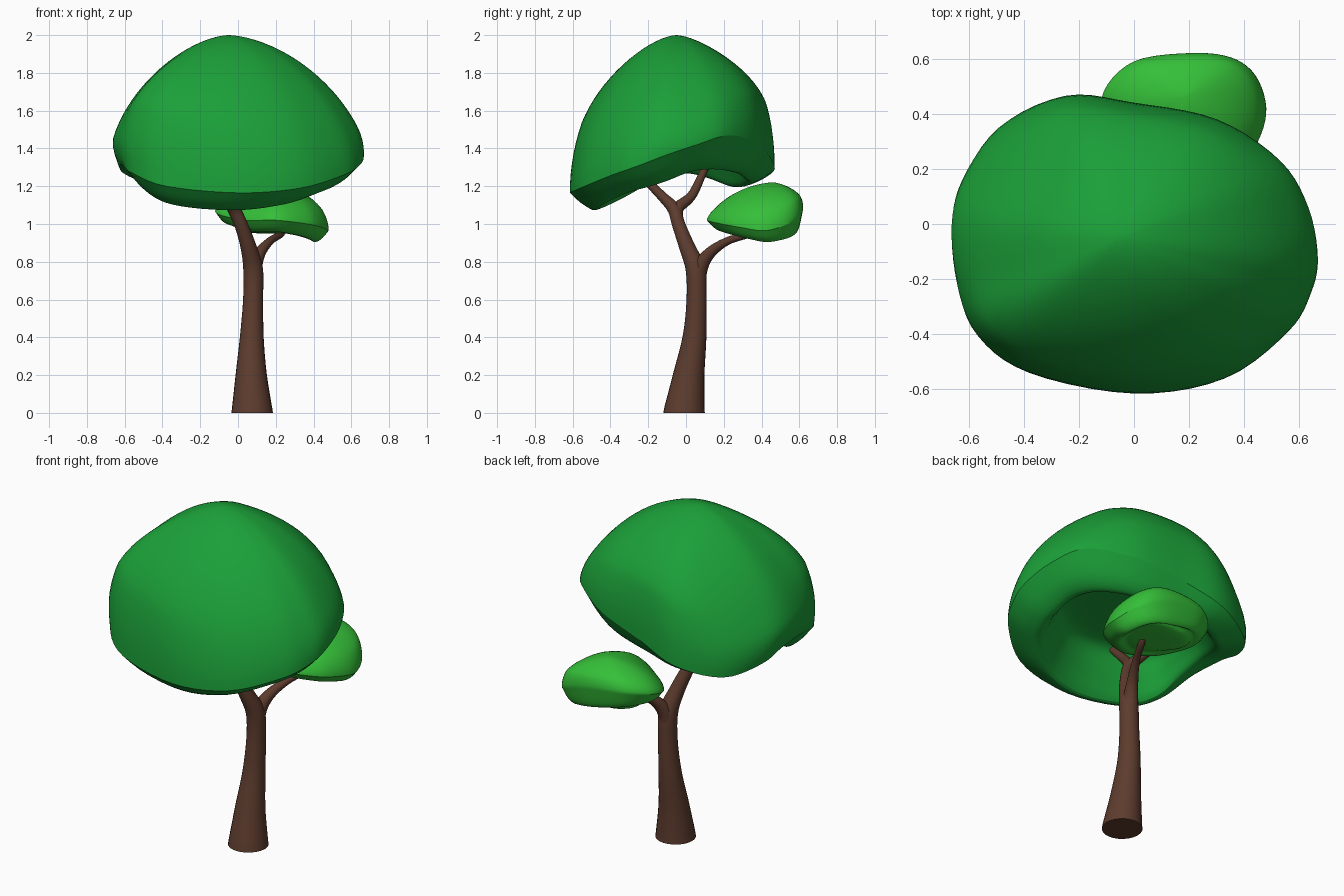
import bpy, bmesh, math
from mathutils import Vector

if "Cube" in bpy.data.objects:
    bpy.data.objects.remove(bpy.data.objects["Cube"])


def catmull(pts, steps, closed):
    """Smooth interpolation of equal-length tuples."""
    n, out = len(pts), []
    for i in range(n if closed else n - 1):
        idx = [i - 1, i, i + 1, i + 2]
        q = [pts[j % n] if closed else pts[min(max(j, 0), n - 1)] for j in idx]
        for s in range(steps):
            t = s / steps
            out.append([0.5 * (2*b + (c-a)*t + (2*a-5*b+4*c-d)*t*t + (3*b-a-3*c+d)*t**3)
                        for a, b, c, d in zip(*q)])
    if not closed:
        out.append(list(pts[-1]))
    return out


def material(name, color):
    m = bpy.data.materials.new(name)
    m.diffuse_color = (*color, 1)
    m.use_nodes = True
    m.node_tree.nodes["Principled BSDF"].inputs["Base Color"].default_value = m.diffuse_color
    return m


def loft(name, rings, mat, start=None, end=None):
    """Skin closed rings; ends become a fan to a point or a flat cap."""
    bm = bmesh.new()
    vr = [[bm.verts.new(p) for p in r] for r in rings]
    n = len(vr[0])
    for a, b in zip(vr, vr[1:]):
        for i in range(n):
            bm.faces.new((a[i], a[(i+1) % n], b[(i+1) % n], b[i]))
    for ring, tip in ((vr[0], start), (vr[-1], end)):
        if tip is None:
            bm.faces.new(ring)
        else:
            v = bm.verts.new(tip)
            for i in range(n):
                bm.faces.new((ring[i], ring[(i+1) % n], v))
    bmesh.ops.recalc_face_normals(bm, faces=bm.faces[:])
    me = bpy.data.meshes.new(name)
    bm.to_mesh(me)
    bm.free()
    ob = bpy.data.objects.new(name, me)
    bpy.context.collection.objects.link(ob)
    me.materials.append(mat)
    bpy.ops.object.select_all(action='DESELECT')
    ob.select_set(True)
    bpy.context.view_layer.objects.active = ob
    bpy.ops.object.shade_smooth_by_angle(angle=math.radians(27))
    return ob


def limb(name, pts, mat, sides=24):
    """Tapered tube along (x, y, z, radius) points; flat foot at z = 0."""
    path = catmull(pts, 6, False)
    rings = []
    for i, p in enumerate(path):
        t = Vector(path[min(i+1, len(path)-1)][:3]) - Vector(path[max(i-1, 0)][:3])
        if p[2] < 0.001:
            t = Vector((0, 0, 1))
        t.normalize()
        u = Vector((0, 1, 0)).cross(t).normalized()
        v = t.cross(u)
        rings.append([Vector(p[:3]) + p[3] * (u*math.cos(a) + v*math.sin(a))
                      for a in (2*math.pi*k/sides for k in range(sides))])
    return loft(name, rings, mat)


def crown(name, rim, apex, hollow, mat):
    """Dome over a wavy rim of (x, y, z, roundness, lip drop, tuck-in), hollow below."""
    cols = catmull(rim, 5, True)
    ax, ay, az = apex
    rings = []
    for k in range(1, 25):
        f = k / 24
        a = f * math.pi / 2
        w = min(1, f * 1.4) ** 2
        ring = []
        for x, y, z, p, d, tuck in cols:
            q = 1.65 + (p - 1.65) * w
            r, h = math.sin(a) ** (2/q), max(math.cos(a), 0) ** (2/q)
            r *= 1 - tuck * max(0, 1 - h / 0.22) ** 1.5
            ring.append((ax + (x-ax)*r, ay + (y-ay)*r, z + (az-z)*h))
        rings.append(ring)
    # underside: scale towards centre, lip drop, blend to hollow height
    under = catmull([(1, 0, 0), (0.87, 0.75, 0), (0.74, 1, 0), (0.65, 0.75, 0.4),
                     (0.54, 0.3, 0.9), (0.2, 0, 1)], 5, False)
    base = [(x - (x-ax)*t, y - (y-ay)*t, z, d) for x, y, z, p, d, t in cols]
    for s, drop, mix in under[1:]:
        rings.append([(ax + (x-ax)*s, ay + (y-ay)*s, (z-d*drop)*(1-mix) + hollow*mix)
                      for x, y, z, d in base])
    return loft(name, rings, mat, apex, (ax, ay, hollow))


bark = material("bark", (0.11, 0.045, 0.027))
dark_leaf = material("dark_leaf", (0.011, 0.35, 0.04))
light_leaf = material("light_leaf", (0.035, 0.52, 0.04))

# trunk and branches
limb("trunk", [(0.075, -0.01, 0, 0.11), (0.07, 0.015, 0.2, 0.083), (0.073, 0.045, 0.4, 0.063),
               (0.08, 0.056, 0.6, 0.053), (0.08, 0.05, 0.76, 0.052), (0.055, 0.005, 0.88, 0.042),
               (0.015, -0.04, 1.0, 0.035), (-0.02, -0.065, 1.08, 0.034),
               (-0.045, -0.13, 1.15, 0.026), (-0.06, -0.25, 1.27, 0.02)], bark)
limb("back_branch", [(0.012, -0.042, 1.0, 0.033), (-0.025, -0.045, 1.08, 0.032),
                     (-0.08, 0.03, 1.15, 0.025), (-0.17, 0.09, 1.27, 0.02),
                     (-0.28, 0.15, 1.4, 0.016)], bark)
limb("side_branch", [(0.08, 0.06, 0.66, 0.045), (0.085, 0.072, 0.76, 0.042),
                     (0.115, 0.125, 0.845, 0.031), (0.17, 0.22, 0.91, 0.021),
                     (0.23, 0.34, 0.95, 0.018), (0.25, 0.38, 1.0, 0.015)], bark)

# large crown
crown("large_crown", [
    (0.68, -0.12, 1.36, 1.6, 0.13, 0.02), (0.64, 0.06, 1.42, 1.55, 0.14, 0.01),
    (0.53, 0.23, 1.47, 1.65, 0.18, 0), (0.30, 0.38, 1.43, 2.1, 0.16, 0),
    (0.0, 0.44, 1.36, 2.4, 0.12, 0), (-0.25, 0.465, 1.28, 2.2, 0.06, 0),
    (-0.5, 0.36, 1.23, 1.7, 0.03, 0.03), (-0.65, 0.17, 1.27, 1.55, 0.02, 0.07),
    (-0.69, 0.0, 1.31, 1.65, 0.04, 0.1), (-0.66, -0.22, 1.31, 1.85, 0.08, 0.08),
    (-0.57, -0.41, 1.27, 2.4, 0.12, 0.02), (-0.38, -0.54, 1.2, 2.3, 0.1, 0),
    (0.0, -0.615, 1.165, 1.95, 0.085, 0), (0.33, -0.56, 1.19, 1.75, 0.08, 0),
    (0.56, -0.39, 1.26, 1.7, 0.09, 0), (0.65, -0.25, 1.31, 1.65, 0.11, 0.01)],
    (-0.05, -0.05, 2.0), 1.38, dark_leaf)

# small crown
crown("small_crown", [
    (0.48, 0.42, 0.965, 1.9, 0.06, 0), (0.44, 0.54, 1.0, 2.1, 0.08, 0),
    (0.35, 0.605, 1.05, 2.2, 0.11, 0), (0.2, 0.62, 1.09, 2.1, 0.13, 0),
    (0.0, 0.59, 1.1, 1.9, 0.11, 0), (-0.11, 0.48, 1.08, 1.7, 0.08, 0),
    (-0.1, 0.35, 1.05, 1.6, 0.06, 0), (0.04, 0.2, 1.02, 1.5, 0.06, 0),
    (0.2, 0.11, 1.02, 1.5, 0.06, 0), (0.37, 0.19, 1.0, 1.65, 0.06, 0),
    (0.45, 0.3, 0.98, 1.8, 0.06, 0)],
    (0.18, 0.46, 1.22), 0.95, light_leaf)
